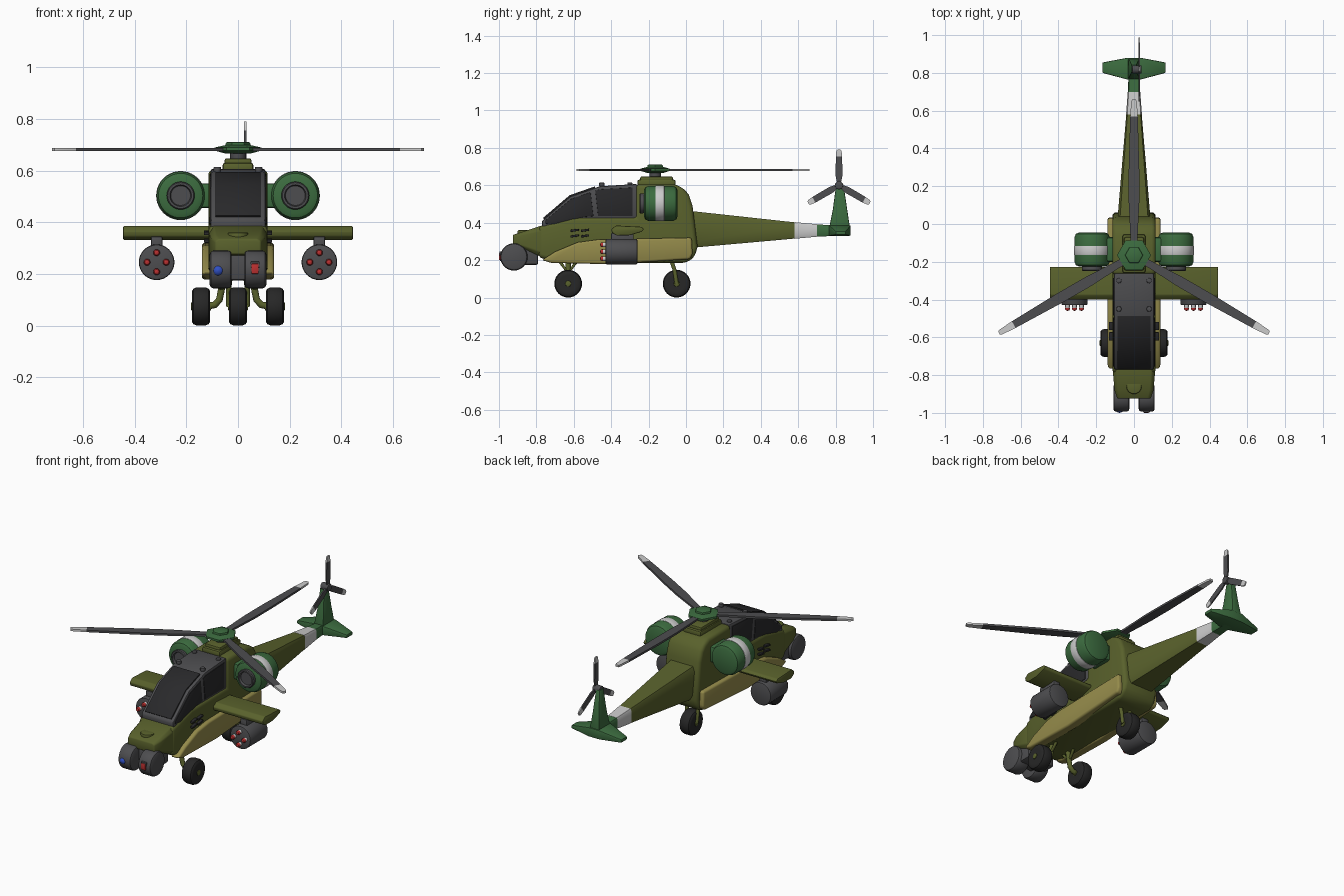
import bpy, bmesh
from math import sin, cos, pi, radians
from mathutils import Matrix, Vector

if "Cube" in bpy.data.objects:
    bpy.data.objects.remove(bpy.data.objects["Cube"])


def material(name, *rgb):
    m = bpy.data.materials.new(name)
    m.diffuse_color = (*rgb, 1)
    m.use_nodes = True
    m.node_tree.nodes["Principled BSDF"].inputs["Base Color"].default_value = m.diffuse_color
    return m


olive = material("olive", .10, .12, .025)
tan = material("tan", .30, .26, .07)
green = material("green", .045, .15, .05)
dark = material("dark_grey", .075, .075, .08)
glass = material("glass", .022, .022, .024)
rubber = material("rubber", .02, .02, .02)
white = material("pale_grey", .55, .55, .55)
red = material("red", .5, .03, .03)
blue = material("blue", .03, .08, .55)


def finish(name, bm, mat, bevel=0, segs=2, matrix=None):
    bmesh.ops.recalc_face_normals(bm, faces=bm.faces)
    if bevel:
        edges = [e for e in bm.edges if e.calc_face_angle(0) > radians(25)]
        bmesh.ops.bevel(bm, geom=edges, offset=bevel, segments=segs,
                        profile=.5, affect='EDGES', clamp_overlap=True)
    if matrix:
        bm.transform(matrix)
    me = bpy.data.meshes.new(name)
    bm.to_mesh(me)
    bm.free()
    me.materials.append(mat)
    ob = bpy.data.objects.new(name, me)
    bpy.context.collection.objects.link(ob)
    return ob


def loft(name, rings, mat, bevel=0, segs=2, matrix=None):
    """Skin a list of equal-length point rings and cap both ends."""
    bm = bmesh.new()
    vs = [[bm.verts.new(p) for p in r] for r in rings]
    n = len(vs[0])
    for a, b in zip(vs, vs[1:]):
        for i in range(n):
            bm.faces.new((a[i], a[(i + 1) % n], b[(i + 1) % n], b[i]))
    bm.faces.new(vs[0])
    bm.faces.new(vs[-1])
    return finish(name, bm, mat, bevel, segs, matrix)


def prism(name, pts, half, mat, bevel=0, segs=2, x=0):
    """Extrude a (y, z) side profile across x."""
    return loft(name, [[(x + s * half, y, z) for y, z in pts] for s in (-1, 1)], mat, bevel, segs)


def box(name, x, y, z, mat, bevel=0):
    return prism(name, [(y[0], z[0]), (y[1], z[0]), (y[1], z[1]), (y[0], z[1])],
                 (x[1] - x[0]) / 2, mat, bevel, x=(x[0] + x[1]) / 2)


def lathe(name, prof, loc, axis, mat, n=32):
    """Spin (radius, height) points round an axis through loc."""
    rot = {'X': Matrix.Rotation(pi / 2, 4, 'Y'), 'Y': Matrix.Rotation(-pi / 2, 4, 'X'),
           'Z': Matrix.Identity(4)}[axis]
    rings = [[(max(r, .0005) * cos(2 * pi * i / n), max(r, .0005) * sin(2 * pi * i / n), h)
              for i in range(n)] for r, h in prof]
    return loft(name, rings, mat, matrix=Matrix.Translation(loc) @ rot)


def cyl(name, r, h, loc, axis, mat, b=.005, n=32):
    h /= 2
    c = b * .3
    return lathe(name, [(r - b, -h), (r - c, -h + c), (r, -h + b),
                        (r, h - b), (r - c, h - c), (r - b, h)], loc, axis, mat, n)


def section(y, w, z0, z1, c=.15):
    a, b = w * c, (z1 - z0) * c
    return [(-w + a, y, z0), (w - a, y, z0), (w, y, z0 + b), (w, y, z1 - b),
            (w - a, y, z1), (-w + a, y, z1), (-w, y, z1 - b), (-w, y, z0 + b)]


def tube(name, pts, r, mat):
    cu = bpy.data.curves.new(name, 'CURVE')
    cu.dimensions = '3D'
    cu.bevel_depth, cu.bevel_resolution, cu.use_fill_caps = r, 3, True
    sp = cu.splines.new('POLY')
    sp.points.add(len(pts) - 1)
    for p, q in zip(sp.points, pts):
        p.co = (*q, 1)
    cu.materials.append(mat)
    bpy.context.collection.objects.link(bpy.data.objects.new(name, cu))


def blade(name, spec, t, mat, matrix):
    loft(name, [[(r, -w, -t), (r, w, -t), (r, w, t), (r, -w, t)] for r, w in spec],
         mat, matrix=matrix)


# Fuselage and nose
prism("fuselage", [(-.79, .38), (-.60, .43), (-.27, .43), (-.27, .605), (-.06, .605), (-.015, .585),
                   (.015, .55), (.035, .49), (.062, .27), (.045, .215), (0, .185), (-.68, .185),
                   (-.79, .215)], .115, olive, .022, 3)
loft("nose", [section(-.925, .088, .275, .335), section(-.88, .103, .265, .35),
              section(-.77, .113, .215, .385)], olive, .006)
cyl("nose_cap", .04, .03, (0, -.86, .345), 'Z', olive)
for s in (-1, 1):
    prism("side_sponson", [(-.77, .20), (-.70, .245), (-.58, .295), (-.47, .31), (.03, .32),
                           (.035, .23), (.02, .205), (-.40, .178), (-.72, .185)],
          .028, tan, .012, 3, x=s * .112)
    for y in (-.595, -.54):
        for z in (.33, .36):
            prism("side_slot", [(y - .022, z - .01), (y + .022, z - .003), (y + .022, z + .008),
                                (y - .022, z + .002)], .02, glass, .002, x=s * .112)

# Canopy frame, windows and roof bolts
prism("canopy", [(-.77, .37), (-.77, .41), (-.62, .54), (-.46, .595), (-.26, .607), (-.26, .42),
                 (-.54, .42), (-.70, .375)], .107, dark, .01)
prism("front_side_window", [(-.755, .395), (-.755, .41), (-.615, .527), (-.51, .563), (-.495, .435),
                            (-.55, .43), (-.70, .39)], .110, glass, .002)
prism("rear_side_window", [(-.485, .57), (-.465, .578), (-.285, .588), (-.285, .435), (-.47, .435)],
      .110, glass, .002)
prism("windshield", [(-.765, .425), (-.622, .547), (-.487, .594), (-.487, .57), (-.61, .52),
                     (-.745, .41)], .088, glass, .002)
for s in (-1, 1):
    for y in (-.30, -.45):
        cyl("roof_bolt", .014, .02, (s * .08, y, .604), 'Z', dark, .003, 12)

# Sensor turrets under the nose
box("turret_mount", (-.09, .09), (-.91, -.79), (.175, .285), dark, .01)
for s in (-1, 1):
    cyl("sensor_turret", .073, .085, (s * .067, -.92, .217), 'X', dark, .014)
lathe("blue_lens", [(.022, .02), (.022, -.003), (.017, -.013), (.009, -.018), (0, -.02)],
      (-.077, -.98, .213), 'Y', blue, 20)
box("red_lens", (.052, .08), (-1.0, -.97), (.2, .24), red, .004)
box("red_lens_frame", (.048, .084), (-.997, -.96), (.225, .247), dark, .003)

# Wings and rocket pods
prism("wing", [(-.395, .345), (-.40, .365), (-.375, .385), (-.24, .378), (-.225, .366),
               (-.235, .352), (-.30, .333), (-.37, .331)], .445, olive, .005)
for s in (-1, 1):
    x = s * .315
    box("pod_pylon", (x - .022, x + .022), (-.40, -.28), (.29, .345), dark, .006)
    cyl("rocket_pod", .069, .17, (x, -.345, .245), 'Y', dark, .008)
    for dx, dz in ((0, .037), (0, -.037), (.037, 0), (-.037, 0)):
        cyl("rocket_body", .012, .04, (x + dx, -.425, .245 + dz), 'Y', white, .002, 16)
        lathe("rocket_tip", [(.013, 0), (.013, -.006), (.009, -.013), (0, -.016)],
              (x + dx, -.444, .245 + dz), 'Y', red, 16)

# Engines
for s in (-1, 1):
    x = s * .222
    cyl("engine", .093, .18, (x, -.135, .503), 'Y', green, .024, 40)
    cyl("engine_band", .095, .048, (x, -.14, .503), 'Y', white, .002, 40)
    lathe("engine_intake", [(0, .03), (.05, .03), (.054, -.008), (.05, -.013), (.042, -.013),
                            (.038, 0), (0, 0)], (x, -.235, .503), 'Y', dark)
    box("engine_mount", (min(s * .1, s * .15), max(s * .1, s * .15)), (-.2, -.07), (.455, .55), green, .01)

# Tail boom, stabiliser and fin
loft("tail_boom", [section(.02, .088, .265, .463), section(.58, .041, .315, .402)], olive)
loft("tail_band", [section(.58, .042, .314, .403), section(.70, .033, .325, .392)], white)
loft("tail_end", [section(.70, .033, .325, .391), section(.80, .028, .33, .385)], green)
loft("stabiliser", [[(x, y0, z0), (x, y1, z0), (x, y1, z1), (x, y0, z1)] for x, y0, y1, z0, z1 in
                    ((-.167, .80, .855, .335, .355), (-.035, .765, .88, .33, .385),
                     (.035, .765, .88, .33, .385), (.167, .80, .855, .335, .355))], green, .005)
loft("tail_fin", [[(-w, y0, z), (w, y0, z), (w, y1, z), (-w, y1, z)] for w, y0, y1, z in
                  ((.032, .765, .877, .37), (.022, .785, .862, .47), (.013, .803, .842, .605))],
     green, .005)

# Main rotor
box("rotor_base", (-.06, .06), (-.26, -.055), (.59, .63), olive, .01)
box("rotor_base_top", (-.052, .052), (-.245, -.07), (.62, .647), olive, .008)
cyl("rotor_mast", .03, .06, (0, -.165, .66), 'Z', dark)
lathe("rotor_hub", [(.05, -.017), (.09, -.006), (.09, .006), (.05, .015)], (0, -.165, .683), 'Z', green, 6)
cyl("rotor_cap", .048, .03, (0, -.165, .695), 'Z', green, .006, 6)
for k in range(3):
    m = Matrix.Translation((0, -.165, .682)) @ Matrix.Rotation(radians(90 + 120 * k), 4, 'Z')
    blade("rotor_blade", [(.04, .018), (.12, .02), (.28, .028), (.45, .028), (.735, .02)], .006, dark, m)
    blade("rotor_blade_tip", [(.735, .02), (.81, .015), (.825, .01)], .006, white, m)

# Tail rotor
cyl("tail_rotor_hub", .022, .05, (.015, .818, .6), 'X', dark, .004, 16)
for k in range(3):
    m = (Matrix.Translation((.028, .818, .6)) @ Matrix.Rotation(radians(120 * k), 4, 'X')
         @ Matrix.Rotation(-pi / 2, 4, 'Y'))
    blade("tail_blade", [(.01, .01), (.05, .018), (.155, .017)], .004, dark, m)
    blade("tail_blade_tip", [(.155, .017), (.183, .014), (.19, .009)], .004, white, m)


# Wheels and legs
def wheel(name, x, y):
    lathe(name + "_tyre", [(.045, -.035), (.06, -.035), (.069, -.029), (.074, -.016), (.074, .016),
                           (.069, .029), (.06, .035), (.045, .035)], (x, y, .074), 'X', rubber)
    cyl(name + "_hub", .047, .062, (x, y, .074), 'X', olive, .012)
    cyl(name + "_axle", .016, .078, (x, y, .074), 'X', olive, .004, 16)


for s in (-1, 1):
    wheel("front_wheel", s * .143, -.63)
    tube("front_leg", [(s * .12, -.63, .075), (s * .09, -.63, .08), (s * .072, -.63, .1),
                       (s * .065, -.63, .135), (s * .055, -.63, .2)], .014, olive)
    tube("front_leg_brace", [(s * .06, -.68, .2), (s * .066, -.63, .13), (s * .06, -.58, .2)], .009, olive)
    tube("rear_leg", [(s * .036, -.05, .074), (s * .036, -.062, .15), (s * .03, -.08, .2)], .011, olive)
wheel("rear_wheel", 0, -.05)

# Smooth shading with sharp edges kept
for ob in bpy.data.objects:
    if ob.type == 'MESH':
        ob.select_set(True)
        bpy.context.view_layer.objects.active = ob
bpy.ops.object.shade_smooth_by_angle(angle=radians(35))
